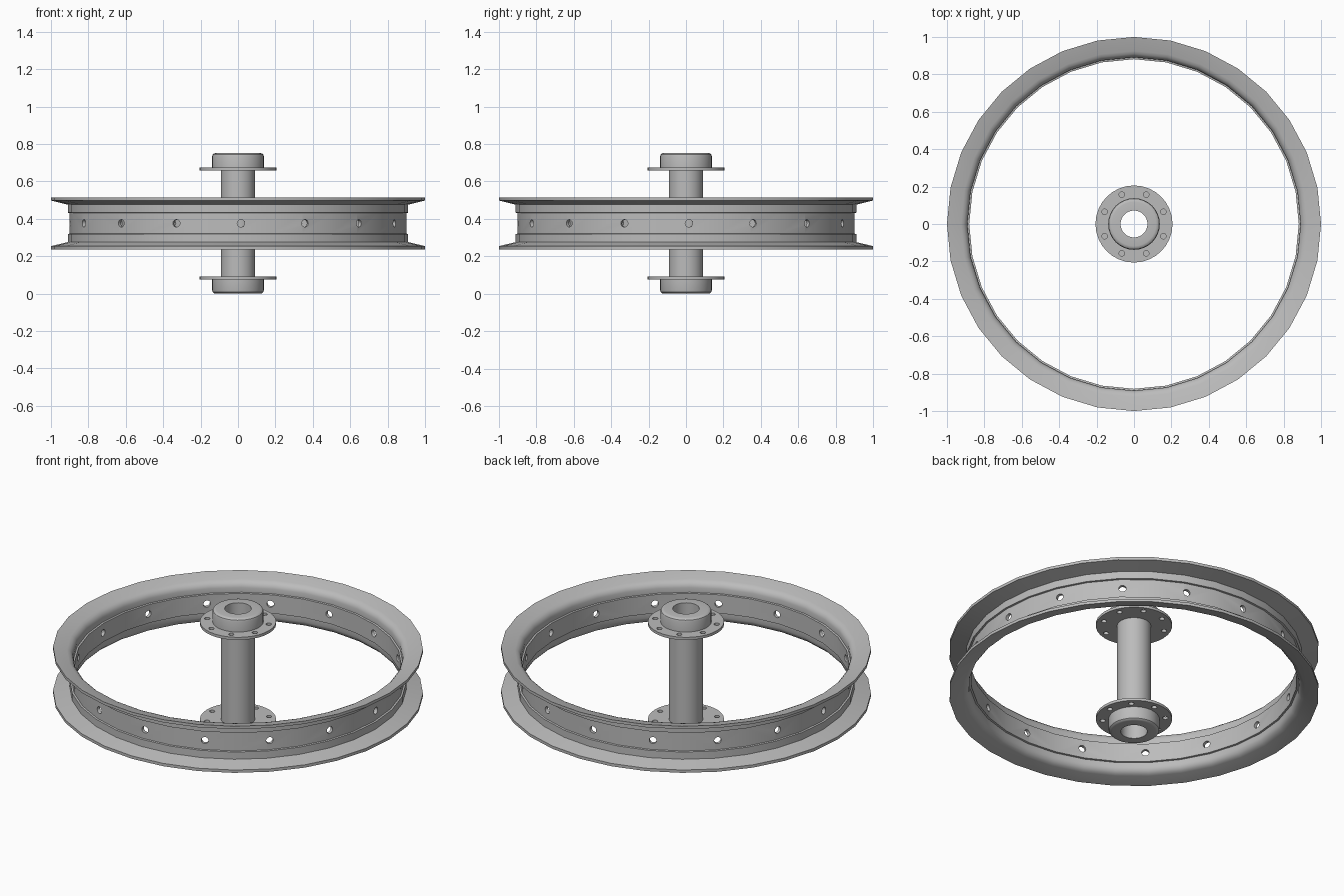
import bpy, bmesh, math
from mathutils import Matrix, Vector

if "Cube" in bpy.data.objects:
    bpy.data.objects.remove(bpy.data.objects["Cube"])

SEG = 32
MID = 0.376   # height of the wheel's mirror plane

grey = bpy.data.materials.new("metal grey")
grey.diffuse_color = (0.5, 0.5, 0.5, 1)
grey.use_nodes = True
grey.node_tree.nodes["Principled BSDF"].inputs["Base Color"].default_value = grey.diffuse_color


def make_object(name, bm):
    bmesh.ops.recalc_face_normals(bm, faces=bm.faces)
    mesh = bpy.data.meshes.new(name)
    bm.to_mesh(mesh)
    bm.free()
    mesh.materials.append(grey)
    obj = bpy.data.objects.new(name, mesh)
    bpy.context.collection.objects.link(obj)
    return obj


def lathe(name, profile):
    """Revolve a closed (radius, z) profile around the z axis."""
    bm = bmesh.new()
    rings = []
    for i in range(SEG):
        a = 2 * math.pi * i / SEG
        rings.append([bm.verts.new((r * math.cos(a), r * math.sin(a), z)) for r, z in profile])
    n = len(profile)
    for i in range(SEG):
        a, b = rings[i], rings[(i + 1) % SEG]
        for j in range(n):
            k = (j + 1) % n
            bm.faces.new((a[j], b[j], b[k], a[k]))
    return make_object(name, bm)


def drill(obj, count, start, dist, z, radius, depth, radial):
    """Cut a circle of holes, pointing outward (radial) or along z."""
    bm = bmesh.new()
    for i in range(count):
        turn = Matrix.Rotation(math.radians(start) + 2 * math.pi * i / count, 4, 'Z')
        tilt = Matrix.Rotation(math.pi / 2, 4, 'Y') if radial else Matrix.Identity(4)
        bmesh.ops.create_cone(bm, cap_ends=True, segments=14, radius1=radius, radius2=radius,
                              depth=depth, matrix=turn @ Matrix.Translation((dist, 0, z)) @ tilt)
    cutter = make_object("hole_cutter", bm)
    cutter.hide_render = True
    mod = obj.modifiers.new("holes", 'BOOLEAN')
    mod.object = cutter
    mod.solver = 'EXACT'
    bpy.context.view_layer.objects.active = obj
    bpy.ops.object.modifier_apply(modifier=mod.name)
    bpy.data.objects.remove(cutter)


def smooth(obj):
    bpy.ops.object.select_all(action='DESELECT')
    obj.select_set(True)
    bpy.context.view_layer.objects.active = obj
    bpy.ops.object.shade_smooth_by_angle(angle=math.radians(30))


# Rim: upper half of the cross-section, mirrored about the middle
outer = [(0.90, 0.055), (0.91, 0.057), (0.91, 0.10), (1.0, 0.122), (1.0, 0.139)]
inner = [(0.925, 0.121), (0.91, 0.115), (0.897, 0.102), (0.891, 0.085),
         (0.891, 0.057), (0.881, 0.055)]
half = outer + inner
rim = lathe("rim", [(r, MID + h) for r, h in half] + [(r, MID - h) for r, h in reversed(half)])
drill(rim, 16, -89, 0.9, MID, 0.02, 0.1, True)
smooth(rim)

# Hub tube
hub_tube = lathe("hub_tube", [(0.072, 0.03), (0.092, 0.03), (0.092, 0.722), (0.072, 0.722)])
smooth(hub_tube)

# Spoke flanges and bearing caps at both ends; the holes are staggered
for side, label, start in ((1, "top", 22.5), (-1, "bottom", 0)):
    flange = lathe(label + "_spoke_flange", [(r, MID + side * h) for r, h in (
        (0.08, 0.283), (0.206, 0.283), (0.206, 0.299), (0.08, 0.299))])
    drill(flange, 8, start, 0.17, MID + side * 0.291, 0.015, 0.06, False)
    smooth(flange)
    cap = lathe(label + "_bearing_cap", [(r, MID + side * h) for r, h in (
        (0.072, 0.295), (0.138, 0.295), (0.138, 0.358), (0.135, 0.368),
        (0.128, 0.374), (0.118, 0.376), (0.072, 0.376))])
    smooth(cap)
